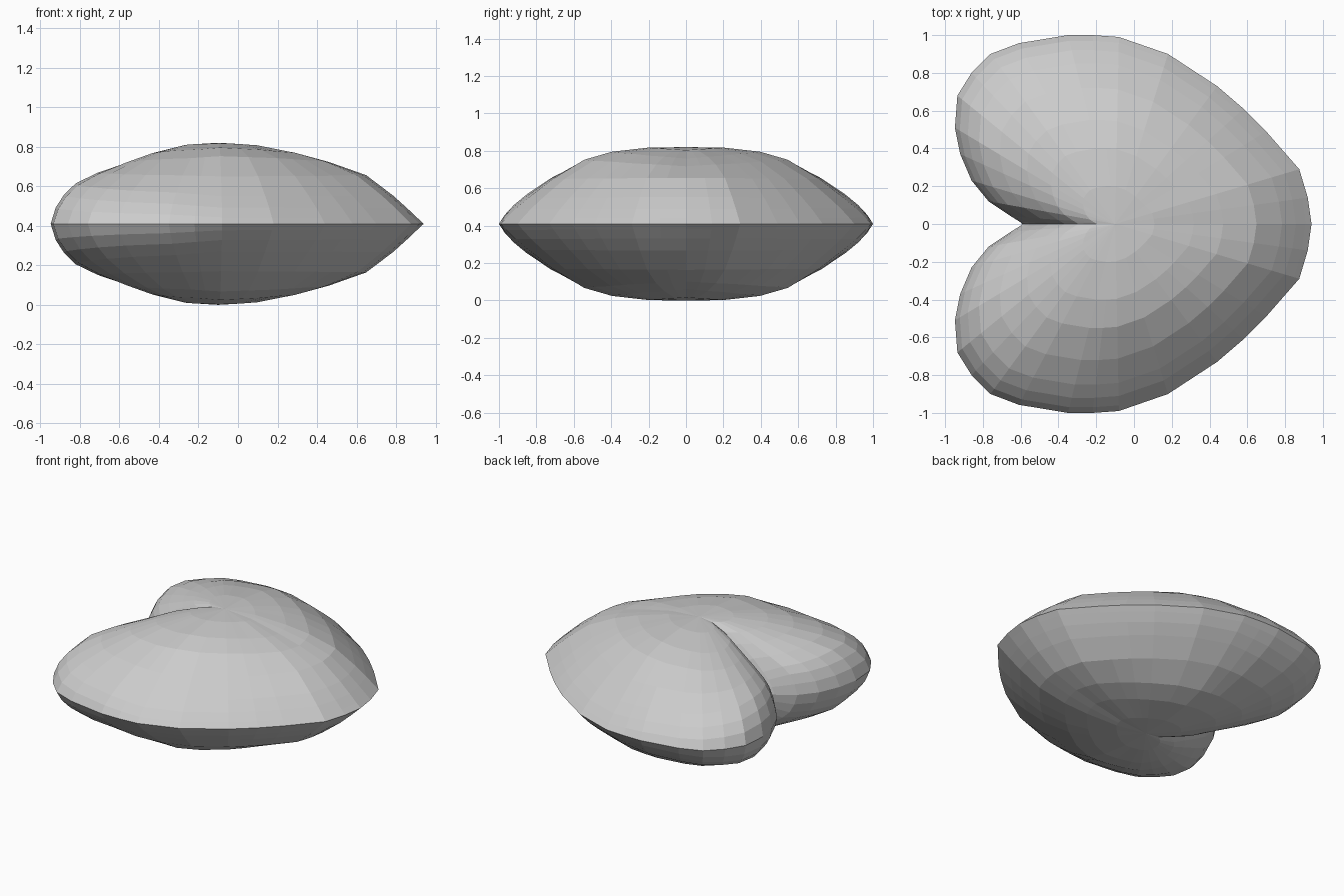
import bpy, bmesh

if "Cube" in bpy.data.objects:
    bpy.data.objects.remove(bpy.data.objects["Cube"])

# Half outline of the heart seen from above, from the notch round to the tip
OUTLINE = [(-.59, 0), (-.605, .012), (-.65, .04), (-.77, .12), (-.86, .23), (-.92, .37),
           (-.948, .51), (-.935, .68), (-.86, .80), (-.76, .90), (-.61, .957),
           (-.35, 1.0), (-.22, 1.0), (-.08, .99), (.18, .90), (.44, .73),
           (.58, .61), (.70, .49), (.875, .29), (.92, .14), (.94, 0)]
CENTRE = (-.1, 0)
HALF = .41

# Puffiness profiles from rim to centre at chosen outline points
RINGS = [1, .97, .92, .85, .72, .55, .4, .2]
PROFILES = {
    0:  [0, .02, .04, .15, .45, .70, .86, .97],     # notch
    3:  [0, .17, .32, .43, .56, .72, .86, .97],     # inner lobe wall
    6:  [0, .20, .36, .50, .63, .75, .86, .97],     # lobe end
    13: [0, .08, .20, .34, .585, .835, .94, .995],  # side
    20: [0, .07, .19, .35, .60, .75, .85, .96],     # tip
}


def height(i, r):
    keys = sorted(PROFILES)
    for a, b in zip(keys, keys[1:]):
        if a <= i <= b:
            t = (i - a) / (b - a)
            return HALF * (PROFILES[a][r] * (1 - t) + PROFILES[b][r] * t)


# Quarter shell of the cushion
bm = bmesh.new()
cx, cy = CENTRE
grid = [[bm.verts.new((cx + (x - cx) * t, cy + (y - cy) * t, height(i, r)))
         for i, (x, y) in enumerate(OUTLINE)] for r, t in enumerate(RINGS)]
middle = bm.verts.new((cx, cy, HALF))
for outer, inner in zip(grid, grid[1:]):
    for i in range(len(OUTLINE) - 1):
        bm.faces.new((outer[i + 1], outer[i], inner[i], inner[i + 1]))
for i in range(len(OUTLINE) - 1):
    bm.faces.new((grid[-1][i + 1], grid[-1][i], middle))
bmesh.ops.recalc_face_normals(bm, faces=bm.faces)
if middle.link_faces[0].normal.z < 0:
    bmesh.ops.reverse_faces(bm, faces=bm.faces)

mesh = bpy.data.meshes.new("heart_cushion")
bm.to_mesh(mesh)
bm.free()
heart = bpy.data.objects.new("heart_cushion", mesh)
heart.location.z = HALF
bpy.context.collection.objects.link(heart)

# Mirror to the other lobe and to the underside
mirror = heart.modifiers.new("mirror", 'MIRROR')
mirror.use_axis = (False, True, True)
mirror.merge_threshold = .001
